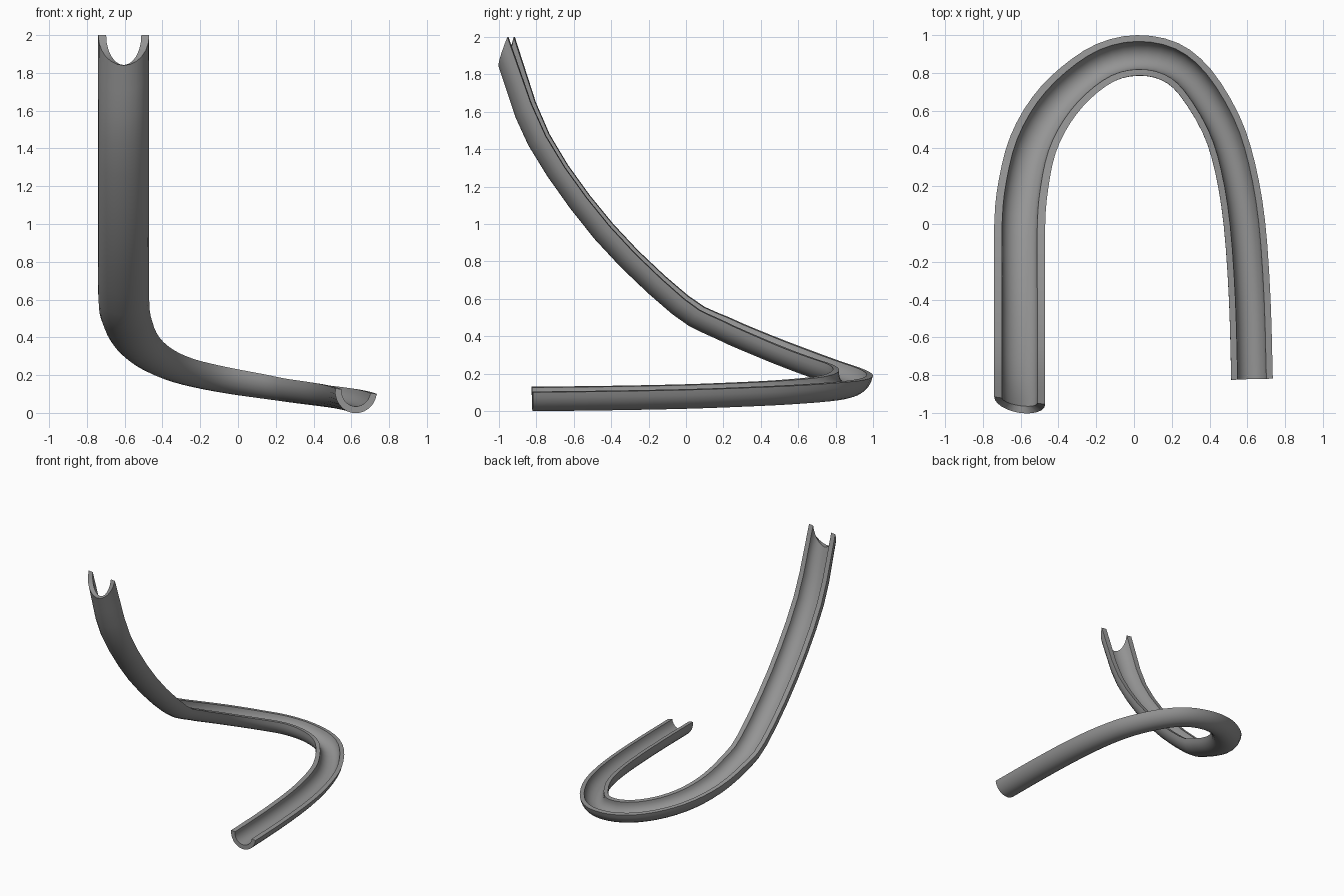
import bpy, bmesh, math
from mathutils import Vector

if "Cube" in bpy.data.objects:
    bpy.data.objects.remove(bpy.data.objects["Cube"])

# Rim centre line, top to bottom: x, y, z, half width, rise of the inner rim
STATIONS = [
    (-0.605, -0.935, 2.00, 0.135, 0.00),
    (-0.605, -0.740, 1.475, 0.135, -0.012),
    (-0.605, -0.400, 0.995, 0.135, -0.012),
    (-0.605, 0.000, 0.608, 0.135, -0.012),
    (-0.585, 0.210, 0.492, 0.133, -0.008),
    (-0.535, 0.420, 0.400, 0.128, -0.002),
    (-0.440, 0.600, 0.328, 0.122, 0.004),
    (-0.310, 0.745, 0.275, 0.114, 0.01),
    (-0.150, 0.855, 0.237, 0.109, 0.015),
    (0.020, 0.893, 0.208, 0.107, 0.018),
    (0.190, 0.860, 0.185, 0.107, 0.018),
    (0.325, 0.750, 0.167, 0.107, 0.016),
    (0.460, 0.530, 0.150, 0.107, 0.015),
    (0.535, 0.300, 0.139, 0.108, 0.015),
    (0.585, 0.000, 0.128, 0.110, 0.015),
    (0.613, -0.400, 0.120, 0.110, 0.015),
    (0.625, -0.822, 0.115, 0.110, 0.015),
]
DEPTH, INNER, STEPS, ARC = 0.117, 0.69, 3, 12


def spline(p, i, t):
    """Catmull-Rom between p[i] and p[i + 1]."""
    b, c = p[i], p[i + 1]
    a = p[i - 1] if i else b * 2 - c
    d = p[i + 2] if i + 2 < len(p) else c * 2 - b
    return 0.5 * (2 * b + (c - a) * t + (2 * a - 5 * b + 4 * c - d) * t * t
                  + (3 * b - a - 3 * c + d) * t ** 3)


# Frame of each station: sideways and downward vectors
centres = [Vector(s[:3]) for s in STATIONS]
sides, downs = [], []
for i, (x, y, z, half, rise) in enumerate(STATIONS):
    tan = (centres[min(i + 1, len(centres) - 1)] - centres[max(i - 1, 0)]).normalized()
    right = Vector((tan.y, -tan.x, 0)).normalized()
    down = tan.cross(right)
    if down.z > 0:
        down.negate()
    sides.append(right * half - down * rise)
    downs.append((down + right * (rise / half)).normalized() * DEPTH)
# The upper mouth is cut at a slant
sides[0] = Vector((0.135, -0.02, 0))
downs[0] = Vector((0, -0.065, -0.16))

# Half-pipe section: outer arc, then inner arc back
section = [(math.cos(math.pi * k / ARC), math.sin(math.pi * k / ARC)) for k in range(ARC + 1)]
section += [(INNER * a, INNER * b) for a, b in reversed(section)]

# Sweep the section along the path
bm = bmesh.new()
rings = []
for i in range(len(centres) - 1):
    last = i == len(centres) - 2
    for k in range(STEPS + last):
        c, s, d = (spline(v, i, k / STEPS) for v in (centres, sides, downs))
        rings.append([bm.verts.new(c + s * a + d * b) for a, b in section])
n = len(section)
# The wall at the upper mouth is cut square: slide its inner edge down the chute
for v, (a, b) in list(zip(rings[0], section))[ARC + 1:]:
    v.co += Vector((0, 0.018, -0.048)) * (b / INNER)
for r, q in zip(rings, rings[1:]):
    for k in range(n):
        m = (k + 1) % n
        bm.faces.new((r[k], r[m], q[m], q[k]))
# End caps
for r in (rings[0], rings[-1]):
    for k in range(ARC):
        bm.faces.new((r[k], r[k + 1], r[n - 2 - k], r[n - 1 - k]))
bmesh.ops.recalc_face_normals(bm, faces=bm.faces)

mesh = bpy.data.meshes.new("slide_chute")
bm.to_mesh(mesh)
bm.free()
dark = bpy.data.materials.new("dark_grey")
dark.diffuse_color = (0.3, 0.3, 0.3, 1)
dark.use_nodes = True
dark.node_tree.nodes["Principled BSDF"].inputs["Base Color"].default_value = dark.diffuse_color
mesh.materials.append(dark)
chute = bpy.data.objects.new("slide_chute", mesh)
bpy.context.collection.objects.link(chute)
bpy.context.view_layer.objects.active = chute
chute.select_set(True)
bpy.ops.object.shade_smooth_by_angle(angle=math.radians(35))
